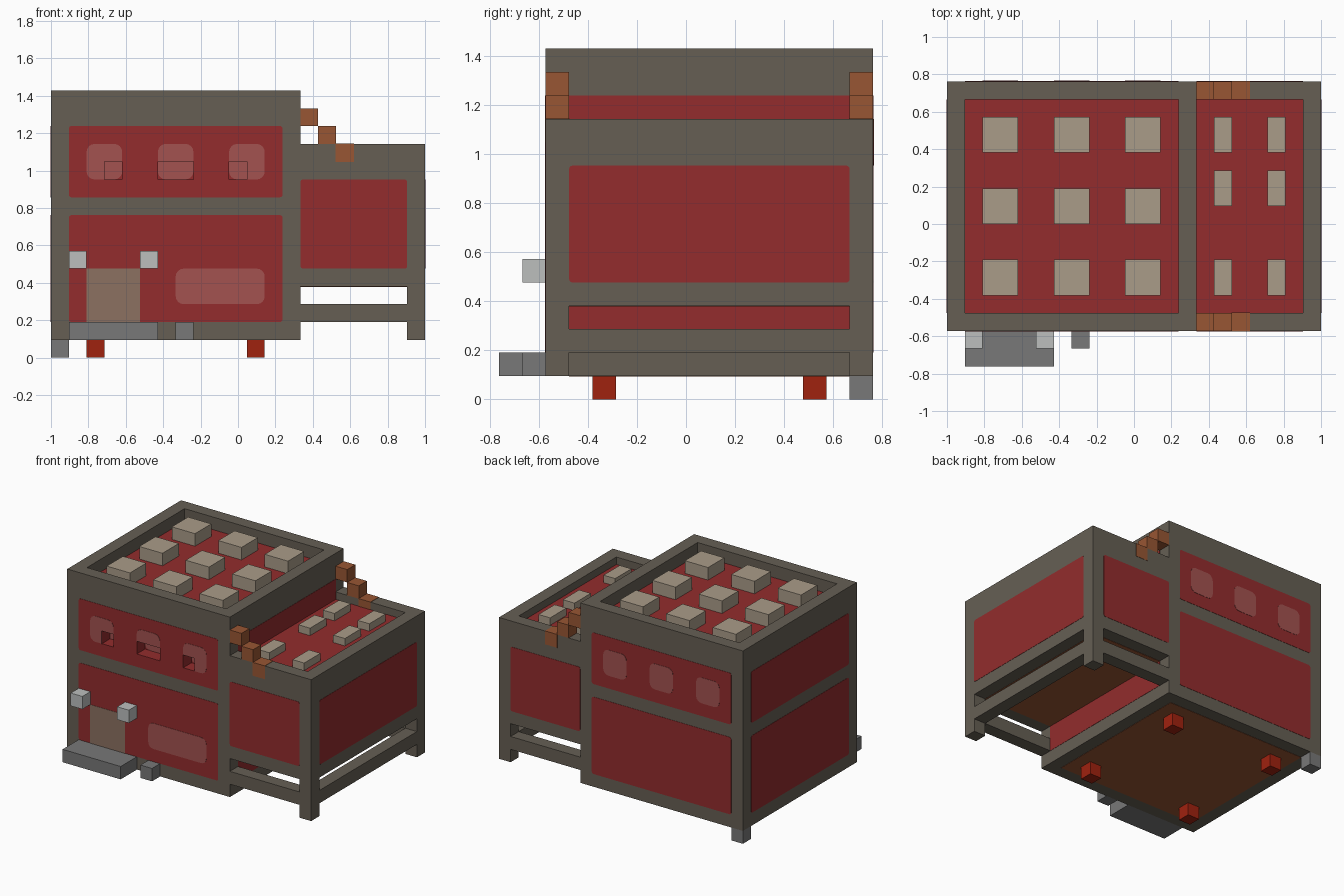
import bpy, bmesh, math
from mathutils import Vector

if "Cube" in bpy.data.objects:
    bpy.data.objects.remove(bpy.data.objects["Cube"])

U = 2 / 21  # one building module


def world(x, y, z):
    return Vector((x * U - 1, (y - 8) * U, z * U))


def material(name, rgb):
    m = bpy.data.materials.new(name)
    m.use_nodes = True
    lin = [((c / 255 + 0.055) / 1.055) ** 2.4 for c in rgb] + [1]
    m.diffuse_color = lin
    m.node_tree.nodes["Principled BSDF"].inputs["Base Color"].default_value = lin
    return m


FRAME = material("stone grey", (102, 95, 84))
RED = material("wall red", (147, 44, 45))
GLASS = material("window pink", (163, 82, 80))
DOOR = material("door tan", (140, 113, 97))
LAMP = material("lamp white", (188, 191, 190))
STEEL = material("step grey", (120, 120, 120))
FOOT = material("foot red", (160, 34, 15))
COPPER = material("copper brown", (152, 86, 51))
VENT = material("vent beige", (170, 156, 137))


def finish(name, bm, *mats):
    bmesh.ops.recalc_face_normals(bm, faces=bm.faces)
    mesh = bpy.data.meshes.new(name)
    bm.to_mesh(mesh)
    bm.free()
    for m in mats:
        mesh.materials.append(m)
    ob = bpy.data.objects.new(name, mesh)
    bpy.context.collection.objects.link(ob)
    return ob


def box(name, xs, ys, zs, mat, grow=0.0):
    """Box spanning module ranges, optionally grown a little."""
    bm = bmesh.new()
    bmesh.ops.create_cube(bm, size=1)
    lo = world(xs[0], ys[0], zs[0])
    hi = world(xs[1], ys[1], zs[1])
    for v in bm.verts:
        v.co = Vector([(l + h) / 2 + c * (h - l + 2 * grow) for l, h, c in zip(lo, hi, v.co)])
    return finish(name, bm, mat)


def plate(name, axis, pos, side, a, b, mat, radius=0.0, lift=0.002):
    """Thin rounded plate on the plane axis = pos, facing side."""
    pts = []
    corners = [(a[1], b[1], -1, -1), (a[0], b[1], 1, -1), (a[0], b[0], 1, 1), (a[1], b[0], -1, 1)]
    for i, (p, q, dp, dq) in enumerate(corners):
        if not radius:
            pts.append((p, q))
            continue
        for k in range(5):
            t = math.pi / 2 * (i + k / 4)
            pts.append((p + radius * (dp + math.cos(t)), q + radius * (dq + math.sin(t))))
    bm = bmesh.new()
    normal = Vector([side if axis == n else 0 for n in "xyz"])
    verts = []
    for p, q in pts:
        co = {"x": (pos, p, q), "y": (p, pos, q), "z": (p, q, pos)}[axis]
        verts.append(bm.verts.new(world(*co) - normal * 0.002))
    face = bm.faces.new(verts)
    out = bmesh.ops.extrude_face_region(bm, geom=[face])["geom"]
    moved = [g for g in out if isinstance(g, bmesh.types.BMVert)]
    bmesh.ops.translate(bm, verts=moved, vec=normal * (0.002 + lift))
    return finish(name, bm, mat)


def cut(ob, xs, ys, zs, slot=0):
    """Carve a box out of ob; carved faces use the given material slot."""
    cutter = box("cutter", xs, ys, zs, FRAME)
    cutter.hide_render = True
    cutter.data.materials.append(RED)
    for p in cutter.data.polygons:
        p.material_index = slot
    mod = ob.modifiers.new("cut", "BOOLEAN")
    mod.operation = "DIFFERENCE"
    mod.solver = "EXACT"
    mod.object = cutter
    bpy.context.view_layer.objects.active = ob
    bpy.ops.object.modifier_apply(modifier=mod.name)
    bpy.data.objects.remove(cutter)


# Main block and lower wing with sunken roofs
WING_FLOOR = 11.4
main = box("main_block", (0, 14), (2, 16), (1, 15), FRAME)
main.data.materials.append(RED)
cut(main, (1, 13), (3, 15), (14, 16))
wing = box("wing_block", (14, 21), (2, 16), (4, 12), FRAME)
cut(wing, (13, 20), (3, 15), (WING_FLOOR, 13))
plate("main_roof", "z", 14, 1, (1, 13), (3, 15), RED)
plate("wing_roof", "z", WING_FLOOR, 1, (14, 20), (3, 15), RED)
plate("main_underside", "z", 1, -1, (1, 13), (3, 15), COPPER)
plate("wing_underside", "z", 4, -1, (14, 20), (3, 15), COPPER)

# Red wall panels
R = 0.15
STOREYS = {"lower": (2, 8), "upper": (9, 13)}
front = []
for label, zs in STOREYS.items():
    front.append(plate("front_panel_" + label, "y", 2, -1, (1, 13), zs, RED, R))
    plate("back_panel_" + label, "y", 16, 1, (1, 13), zs, RED, R)
    plate("right_panel_" + label, "x", 0, -1, (3, 15), zs, RED, R)
plate("main_left_panel", "x", 14, 1, (3, 15), (2, 13), RED)
plate("wing_front_panel", "y", 2, -1, (14, 20), (5, 10), RED, R)
plate("wing_back_panel", "y", 16, 1, (14, 20), (5, 10), RED, R)
plate("wing_left_panel", "x", 21, 1, (3, 15), (5, 10), RED, R)

# Upper windows, with the front ones partly notched
W = 0.45
HOLES = {2: (3, 4), 6: (6, 8), 10: (10, 11)}
for x, hole in HOLES.items():
    span = (x, x + 2)
    plate("back_window", "y", 16, 1, span, (10, 12), GLASS, W, 0.004)
    pane = plate("front_window", "y", 2, -1, span, (10, 12), GLASS, W, 0.004)
    cut(main, hole, (1, 3), (10, 11), 1)
    for ob in (pane, front[1]):
        cut(ob, hole, (1, 3), (10, 11))
    plate("window_recess", "y", 3, -1, span, (10, 12), GLASS, W)

# Lower window, door, lamps and steps
plate("lower_window", "y", 2, -1, (7, 12), (3, 5), GLASS, W, 0.004)
plate("door", "y", 2, -1, (2, 5), (2, 5), DOOR, 0, 0.004)
for x in (1, 5):
    box("lamp", (x, x + 1), (1, 2), (5, 6), LAMP)
box("door_step", (1, 6), (0, 2), (1, 2), STEEL)
box("small_step", (7, 8), (1, 2), (1, 2), STEEL)

# Feet
for x in (2, 11):
    for y in (4, 13):
        box("foot", (x, x + 1), (y, y + 1), (0, 1), FOOT)
box("corner_foot", (0, 1), (15, 16), (0, 1), STEEL)

# Legs, rails and copper stairs repeated on front and back of the wing
for y in (2, 15):
    ys = (y, y + 1)
    box("wing_leg", (20, 21), ys, (1, 4), FRAME)
    box("wing_rail", (14, 20), ys, (2, 3), FRAME)
    for i in range(3):
        box("copper_stair", (14 + i, 15 + i), ys, (13 - i, 14 - i), COPPER, 0.002 if i == 2 else 0)
box("wing_side_rail", (20, 21), (3, 15), (2, 3), FRAME)

# Roof vents
for x in (2, 6, 10):
    for y in (4, 8, 12):
        box("main_vent", (x, x + 2), (y, y + 2), (14, 15), VENT)
for x in (15, 18):
    for y in (4, 9, 12):
        box("wing_vent", (x, x + 1), (y, y + 2), (WING_FLOOR, 12), VENT)
